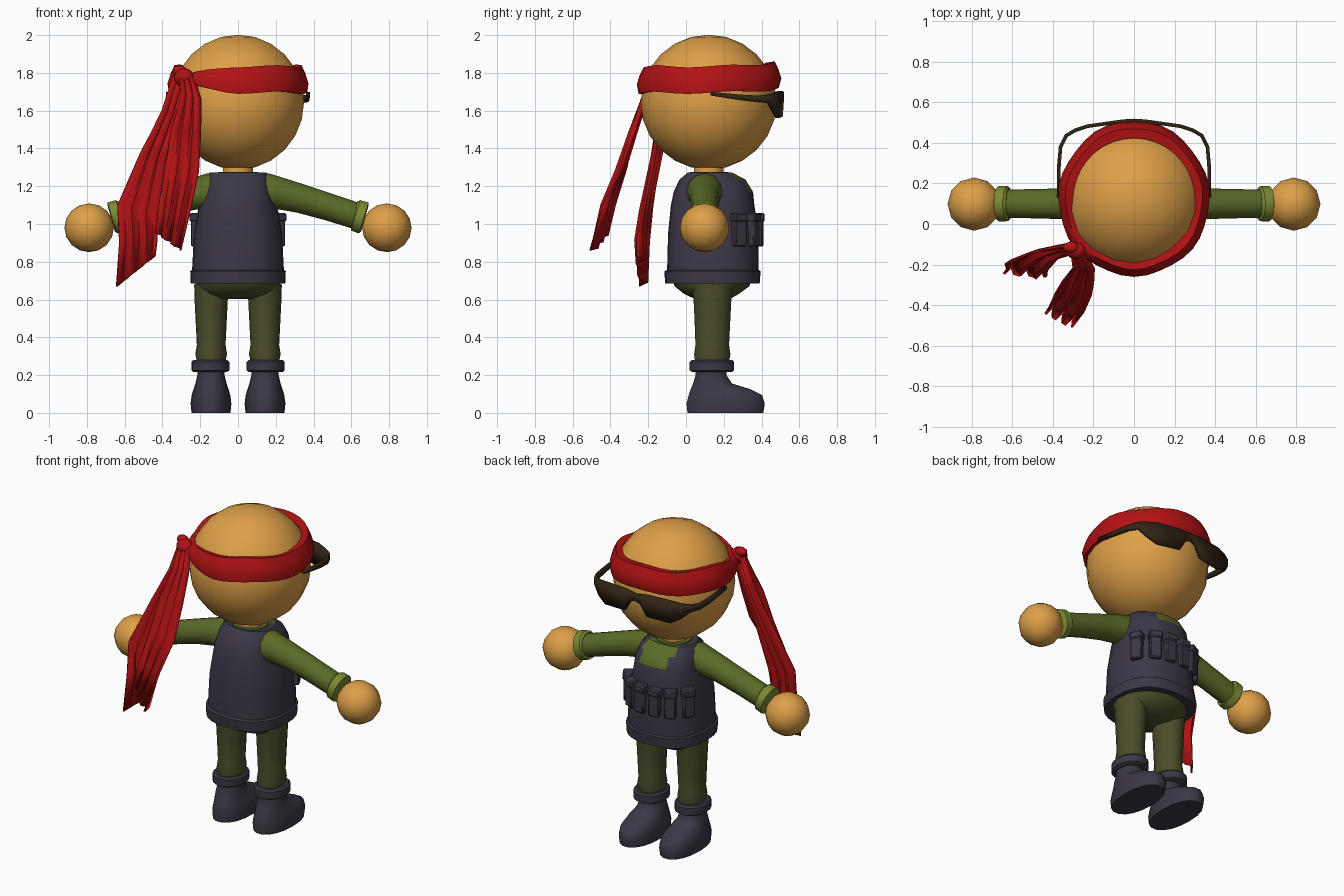
import bpy, bmesh, math
from mathutils import Vector, Matrix

if "Cube" in bpy.data.objects:
    bpy.data.objects.remove(bpy.data.objects["Cube"])


def material(name, rgb):
    m = bpy.data.materials.new(name)
    m.diffuse_color = (*rgb, 1)
    m.use_nodes = True
    m.node_tree.nodes["Principled BSDF"].inputs["Base Color"].default_value = m.diffuse_color
    return m


SKIN = material("skin", (0.73, 0.35, 0.065))
RED = material("red cloth", (0.45, 0.006, 0.007))
VEST = material("dark violet grey", (0.046, 0.038, 0.06))
SHIRT = material("shirt green", (0.105, 0.145, 0.021))
CUFF = material("cuff green", (0.20, 0.25, 0.032))
PANTS = material("trouser olive", (0.07, 0.073, 0.023))
GLASS = material("dark brown", (0.03, 0.018, 0.008))


def finish(name, bm, mats, angle=40):
    bmesh.ops.recalc_face_normals(bm, faces=bm.faces)
    me = bpy.data.meshes.new(name)
    bm.to_mesh(me)
    bm.free()
    ob = bpy.data.objects.new(name, me)
    bpy.context.collection.objects.link(ob)
    for m in mats:
        me.materials.append(m)
    for o in bpy.context.selected_objects:
        o.select_set(False)
    ob.select_set(True)
    bpy.context.view_layer.objects.active = ob
    bpy.ops.object.shade_smooth_by_angle(angle=math.radians(angle))
    return ob


def skin_rings(bm, rings, closed_ring=True, cap=True, loop=False):
    """Bridge successive rows of points with quads."""
    rows = [[bm.verts.new(p) for p in r] for r in rings]
    n = len(rows[0])
    pairs = list(zip(rows, rows[1:])) + ([(rows[-1], rows[0])] if loop else [])
    for a, b in pairs:
        for i in range(n if closed_ring else n - 1):
            j = (i + 1) % n
            bm.faces.new((a[i], a[j], b[j], b[i]))
    if cap:
        bm.faces.new(rows[0])
        bm.faces.new(rows[-1])


def loft(name, rings, mats, cx=0, n=20, power=2.0, rule=None, angle=40):
    """Stack of rounded rings, each (z, half width, back y, front y)."""
    bm = bmesh.new()
    pts = []
    for z, rx, y0, y1 in rings:
        row = []
        for i in range(n):
            a = 2 * math.pi * i / n
            c, s = math.cos(a), math.sin(a)
            sx = math.copysign(abs(c) ** (2 / power), c)
            sy = math.copysign(abs(s) ** (2 / power), s)
            row.append((cx + rx * sx, (y0 + y1) / 2 + (y1 - y0) / 2 * sy, z))
        pts.append(row)
    skin_rings(bm, pts)
    if rule:
        for f in bm.faces:
            f.material_index = rule(f.calc_center_median())
    return finish(name, bm, mats, angle)


def tube(name, path, mat, n=12):
    """Round limb along an x-z path of (x, z, radius) at y = 0.1."""
    bm = bmesh.new()
    rows = []
    for k, (x, z, r) in enumerate(path):
        a, b = path[max(k - 1, 0)], path[min(k + 1, len(path) - 1)]
        t = Vector((b[0] - a[0], 0, b[1] - a[1])).normalized()
        u = Vector((0, 1, 0))
        v = t.cross(u)
        rows.append([Vector((x, 0.1, z)) + r * (u * math.cos(w) + v * math.sin(w))
                     for w in (2 * math.pi * i / n for i in range(n))])
    skin_rings(bm, rows)
    return finish(name, bm, [mat])


def ball(name, loc, size, mat, u=16, v=10):
    bm = bmesh.new()
    bmesh.ops.create_uvsphere(bm, u_segments=u, v_segments=v, radius=1)
    bmesh.ops.transform(bm, verts=bm.verts,
                        matrix=Matrix.Translation(loc) @ Matrix.Diagonal((*size, 1)))
    return finish(name, bm, [mat])


def thicken(ob, t):
    m = ob.modifiers.new("thickness", "SOLIDIFY")
    m.thickness = t
    m.offset = 0


# Head and neck
ball("head", (0, 0.12, 1.645), (0.355, 0.36, 0.357), SKIN, 18, 12)
loft("neck", [(1.2, 0.08, 0.04, 0.2), (1.36, 0.08, 0.04, 0.2)], [SKIN], n=14)

# Shirt collar and vest with an open front neckline
loft("collar", [(1.2, 0.12, 0.02, 0.24), (1.275, 0.105, 0.02, 0.225),
                (1.275, 0.07, 0.05, 0.19)], [SHIRT], n=16)
loft("vest", [(0.69, 0.2, -0.07, 0.34), (0.685, 0.25, -0.11, 0.39), (0.75, 0.253, -0.115, 0.395),
              (0.757, 0.243, -0.10, 0.385), (0.95, 0.233, -0.095, 0.385), (1.1, 0.207, -0.08, 0.362),
              (1.17, 0.195, -0.065, 0.355), (1.235, 0.176, -0.035, 0.315), (1.272, 0.15, 0.01, 0.245),
              (1.265, 0.1, 0.03, 0.215)], [VEST, SHIRT], n=28, power=2.4, angle=35,
     rule=lambda c: int(c.z > 1.17 and c.y > 0.2 and abs(c.x) < 0.105))

# Pouches wrapped around the front of the vest
for s in (-1, 1):
    for k, (x, y, turn) in enumerate([(0.05, 0.382, 5), (0.137, 0.355, 27), (0.212, 0.28, 60)]):
        for part, w, d, h, z in (("pouch", 0.07, 0.05, 0.16, 0.96),
                                 ("pouch_flap", 0.078, 0.064, 0.045, 1.035)):
            bm = bmesh.new()
            bmesh.ops.create_cube(bm, size=1)
            bmesh.ops.transform(bm, verts=bm.verts, matrix=Matrix.Translation((s * x, y, z))
                                @ Matrix.Rotation(math.radians(-s * turn), 4, 'Z')
                                @ Matrix.Diagonal((w, d, h, 1)))
            bmesh.ops.bevel(bm, geom=bm.edges[:], offset=0.007, segments=1, affect='EDGES')
            finish(f"{part}_{k}", bm, [VEST])

# Trousers
loft("hips", [(0.74, 0.22, -0.08, 0.36), (0.67, 0.225, -0.06, 0.335), (0.63, 0.2, -0.01, 0.28),
              (0.602, 0.13, 0.05, 0.23)], [PANTS], n=24)

for s in (-1, 1):
    # Leg, boot and boot cuff
    loft("leg", [(0.25, 0.07, 0.05, 0.225), (0.31, 0.084, 0.043, 0.235), (0.36, 0.076, 0.05, 0.228),
                 (0.5, 0.083, 0.045, 0.235), (0.6, 0.088, 0.04, 0.24), (0.68, 0.09, 0.03, 0.25)],
         [PANTS], cx=s * 0.142, n=16)
    loft("boot", [(0, 0.103, 0.005, 0.412), (0.05, 0.108, 0, 0.42), (0.095, 0.102, 0.012, 0.405),
                  (0.125, 0.093, 0.022, 0.345), (0.155, 0.083, 0.036, 0.245),
                  (0.2, 0.072, 0.05, 0.215), (0.24, 0.072, 0.05, 0.215)],
         [VEST], cx=s * 0.143, n=18, power=2.2, angle=50)
    loft("boot_cuff", [(0.217, 0.09, 0.03, 0.245), (0.225, 0.1, 0.018, 0.257),
                       (0.27, 0.1, 0.018, 0.257), (0.28, 0.09, 0.03, 0.245)],
         [VEST], cx=s * 0.146, n=18)
    # Sleeve, sleeve cuff and hand
    tube("sleeve", [(s * x, z, r) for x, z, r in (
        (0.08, 1.165, 0.09), (0.16, 1.17, 0.098), (0.23, 1.16, 0.084), (0.33, 1.135, 0.077),
        (0.48, 1.09, 0.072), (0.65, 1.035, 0.07))], SHIRT)
    tube("sleeve_cuff", [(s * x, z, r) for x, z, r in (
        (0.617, 1.047, 0.074), (0.622, 1.046, 0.086), (0.665, 1.032, 0.088),
        (0.672, 1.03, 0.074))], CUFF, 14)
    ball("hand", (s * 0.788, 0.098, 0.98), (0.131, 0.131, 0.129), SKIN, 12, 8)

# Headband, pinched where it meets the knot
rows = []
for i in range(36):
    a = 2 * math.pi * i / 36
    c, sn = math.cos(a), math.sin(a)
    gap = abs((math.degrees(a) - 220 + 180) % 360 - 180)
    w = 0.4 + 0.6 * min(gap / 45, 1)
    front = max(sn, 0)
    mid = 1.765 + 0.02 * front ** 2 + 0.006 * math.sin(5 * a)
    h = 0.07 * w
    g = 0.012 * front ** 3 + 0.004 * math.sin(7 * a)
    prof = [(0.335, -h), (0.367, -h), (0.373 + g, -h * 0.3), (0.358 + g, h * 0.4),
            (0.338 + g, h), (0.3, h * 0.9)]
    rows.append([(r * c, 0.12 + r * 1.01 * sn, mid + dz) for r, dz in prof])
bm = bmesh.new()
skin_rings(bm, rows, cap=False, loop=True)
finish("headband", bm, [RED], 50)
ball("knot", (-0.285, -0.13, 1.775), (0.055, 0.045, 0.05), RED, 10, 7)
ball("knot_loop", (-0.31, -0.115, 1.81), (0.04, 0.03, 0.028), RED, 8, 6)


def cloth_tail(name, stations, cols=9):
    """Pleated strip between left and right edge points."""
    rows = []
    for k, (l, r) in enumerate(stations):
        l, r = Vector(l), Vector(r)
        out = (r - l).cross(Vector((0, 0, 1))).normalized()
        amp = 0.012 + 0.003 * k
        rows.append([l.lerp(r, i / (cols - 1)) + out * amp * math.sin(i * 2.1 + k * 0.5)
                     for i in range(cols)])
    bm = bmesh.new()
    skin_rings(bm, rows, closed_ring=False, cap=False)
    thicken(finish(name, bm, [RED], 50), 0.012)


cloth_tail("long_tail", [((-0.34, -0.10, 1.79), (-0.27, -0.13, 1.75)),
                         ((-0.40, -0.11, 1.60), (-0.31, -0.15, 1.58)),
                         ((-0.51, -0.13, 1.38), (-0.38, -0.18, 1.35)),
                         ((-0.63, -0.18, 1.10), (-0.43, -0.24, 1.05)),
                         ((-0.62, -0.21, 0.90), (-0.43, -0.26, 0.92)),
                         ((-0.64, -0.23, 0.67), (-0.44, -0.25, 0.83))])
cloth_tail("short_tail", [((-0.31, -0.14, 1.80), (-0.24, -0.15, 1.78)),
                          ((-0.30, -0.21, 1.68), (-0.20, -0.23, 1.66)),
                          ((-0.35, -0.27, 1.50), (-0.20, -0.29, 1.48)),
                          ((-0.38, -0.32, 1.30), (-0.21, -0.36, 1.28)),
                          ((-0.41, -0.39, 1.10), (-0.25, -0.44, 1.10)),
                          ((-0.43, -0.43, 0.95), (-0.30, -0.50, 0.86))])

# Wraparound sunglasses: columns of (x, y, bottom z, top z) from bridge to temple tip
half = [(0.035, 0.508, 1.64, 1.70), (0.075, 0.504, 1.57, 1.705), (0.23, 0.482, 1.56, 1.70),
        (0.29, 0.462, 1.595, 1.69), (0.335, 0.435, 1.64, 1.685), (0.362, 0.38, 1.645, 1.68),
        (0.37, 0.29, 1.655, 1.685), (0.372, 0.13, 1.68, 1.70)]
cols = ([(-x, y, b, t) for x, y, b, t in reversed(half)] + [(0, 0.51, 1.655, 1.695)] + half)
bm = bmesh.new()
skin_rings(bm, [[(x, y, b), (x, y, t)] for x, y, b, t in cols], closed_ring=False, cap=False)
thicken(finish("sunglasses", bm, [GLASS], 30), 0.018)
